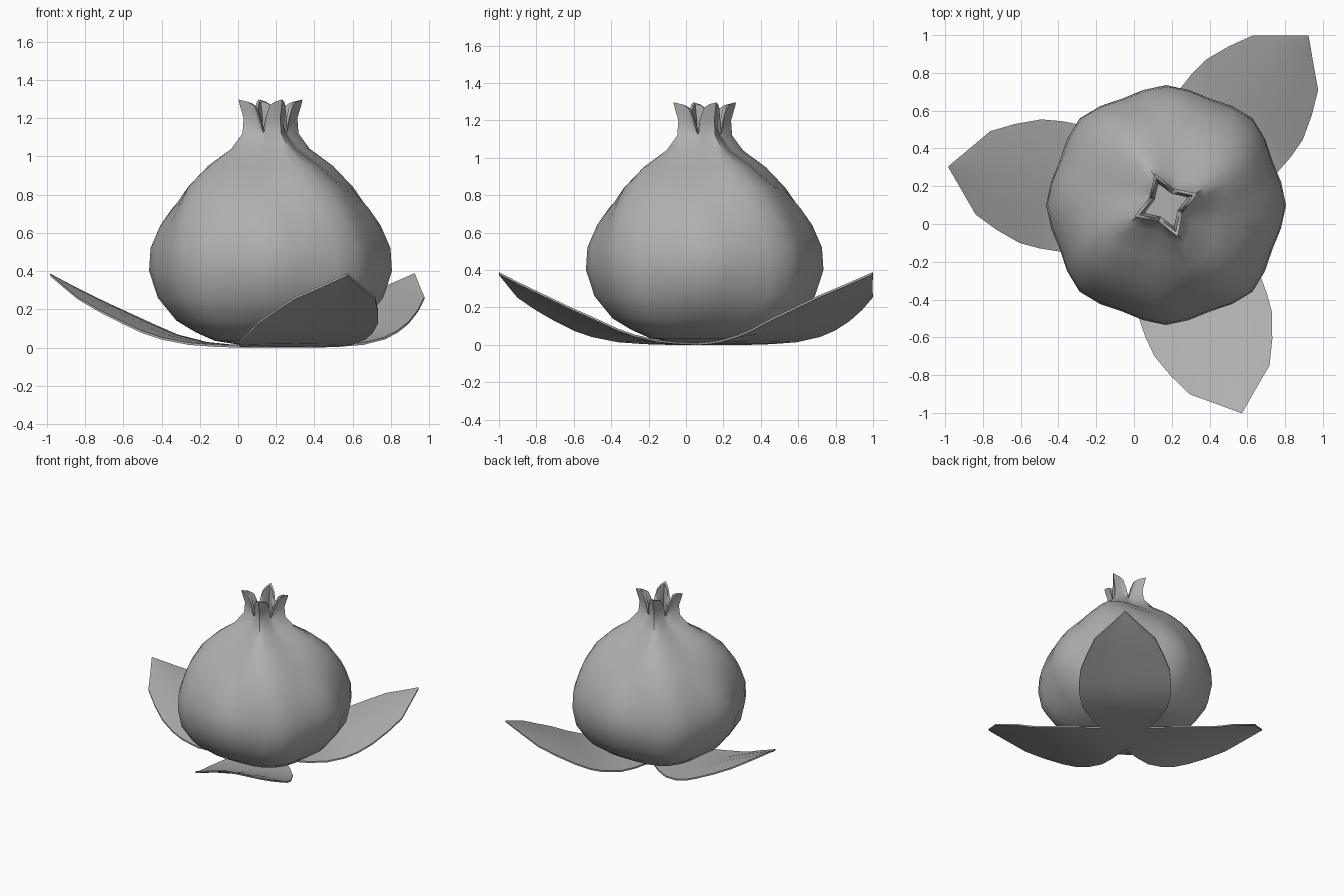
import bpy, bmesh, math

if "Cube" in bpy.data.objects:
    bpy.data.objects.remove(bpy.data.objects["Cube"])

CX, CY = 0.17, 0.10          # axis of the fruit
SEG = 32

grey = bpy.data.materials.new("plain_grey")
grey.diffuse_color = (0.43, 0.43, 0.43, 1)
grey.use_nodes = True
grey.node_tree.nodes["Principled BSDF"].inputs["Base Color"].default_value = grey.diffuse_color


def finish(name, bm, angle):
    bmesh.ops.recalc_face_normals(bm, faces=bm.faces)
    me = bpy.data.meshes.new(name)
    bm.to_mesh(me)
    bm.free()
    ob = bpy.data.objects.new(name, me)
    bpy.context.collection.objects.link(ob)
    me.materials.append(grey)
    bpy.ops.object.select_all(action='DESELECT')
    ob.select_set(True)
    bpy.context.view_layer.objects.active = ob
    bpy.ops.object.shade_smooth_by_angle(angle=math.radians(angle))
    return ob


# Fruit rows: height, ridge radius, groove depth, ridge heading in degrees
ROWS = [
    (0.010, 0.15, 0.12, -45), (0.035, 0.33, 0.12, -45), (0.08, 0.44, 0.11, -45),
    (0.14, 0.54, 0.09, -45), (0.26, 0.62, 0.05, -45), (0.40, 0.648, 0.02, -45),
    (0.52, 0.64, 0.02, -46), (0.64, 0.60, 0.04, -48), (0.73, 0.56, 0.08, -51),
    (0.84, 0.48, 0.16, -55), (0.95, 0.365, 0.25, -60), (1.04, 0.225, 0.34, -65),
    (1.12, 0.157, 0.42, -69), (1.20, 0.150, 0.45, -70), (1.27, 0.172, 0.46, -70),
    (1.297, 0.178, 0.46, -70),
    # inner wall of the crown
    (1.29, 0.150, 0.46, -70), (1.20, 0.122, 0.45, -70), (1.12, 0.125, 0.42, -70),
    (1.06, 0.12, 0.40, -69),
]
# Rim height from the middle of a crown tip to the notch beside it
TIP = (1.0, 0.93, 0.82, 0.5, 0.06)

# Four-lobed fruit with a notched, star-shaped crown
bm = bmesh.new()
rings = []
for z, radius, depth, heading in ROWS:
    ring = []
    star = min(1, max(0, (z - 0.9) / 0.25))    # how straight-sided the lobes are
    valley = radius * (1 - depth)
    for i in range(SEG):
        a = 2 * math.pi * i / SEG
        off = min(i % 8, 8 - i % 8)            # steps from the nearest ridge
        b = off * math.pi / 16
        wave = radius * (1 - depth * (0.5 - 0.5 * math.cos(4 * a)))
        s45 = math.sin(math.pi / 4)
        line = radius * valley * s45 / (radius * math.sin(b) + valley * math.sin(math.pi / 4 - b))
        r = wave + (line - wave) * star
        if 0.1 < z < 0.8:                      # eight soft corners round the belly
            r *= 0.975 + 0.025 * math.cos(8 * a)
        h = z if z <= 1.12 else 1.12 + (z - 1.12) * TIP[off]
        t = a + math.radians(heading)
        ring.append(bm.verts.new((CX + r * math.cos(t), CY + r * math.sin(t), h)))
    rings.append(ring)
for lo, hi in zip(rings, rings[1:]):
    for i in range(SEG):
        j = (i + 1) % SEG
        bm.faces.new((lo[i], lo[j], hi[j], hi[i]))
bm.faces.new(rings[0])
bm.faces.new(rings[-1])
finish("fruit", bm, 60)

# Leaf stations: distance from the axis, half width, height of the midrib
LEAF = [
    (-0.08, 0.02, 0.0), (0.03, 0.13, 0.0), (0.14, 0.20, 0.0), (0.25, 0.26, 0.005),
    (0.38, 0.315, 0.02), (0.52, 0.34, 0.06), (0.62, 0.342, 0.105), (0.73, 0.332, 0.155),
    (0.86, 0.285, 0.215), (0.985, 0.224, 0.275), (1.08, 0.11, 0.325), (1.17, 0.004, 0.375),
]
ACROSS = (-1, -0.5, 0, 0.5, 1)


def leaf(name, heading):
    c, s = math.cos(math.radians(heading)), math.sin(math.radians(heading))
    bm = bmesh.new()
    grid = []
    for d, w, z in LEAF:
        drop = 0.03 * min(1, z / 0.1) * min(1, w / 0.3)
        grid.append([bm.verts.new((CX + d * c - w * k * s, CY + d * s + w * k * c,
                                   max(0, z - drop * k * k))) for k in ACROSS])
    for a, b in zip(grid, grid[1:]):
        for k in range(len(ACROSS) - 1):
            bm.faces.new((a[k], b[k], b[k + 1], a[k + 1]))
    # give the blade its thickness
    top = bmesh.ops.extrude_face_region(bm, geom=bm.faces[:], use_keep_orig=True)
    bmesh.ops.translate(bm, vec=(0, 0, 0.012),
                        verts=[v for v in top["geom"] if isinstance(v, bmesh.types.BMVert)])
    finish(name, bm, 40)


# Three leaves evenly spread round the fruit
for n, heading in enumerate((-70, 50, 170)):
    leaf(f"leaf_{n + 1}", heading)
